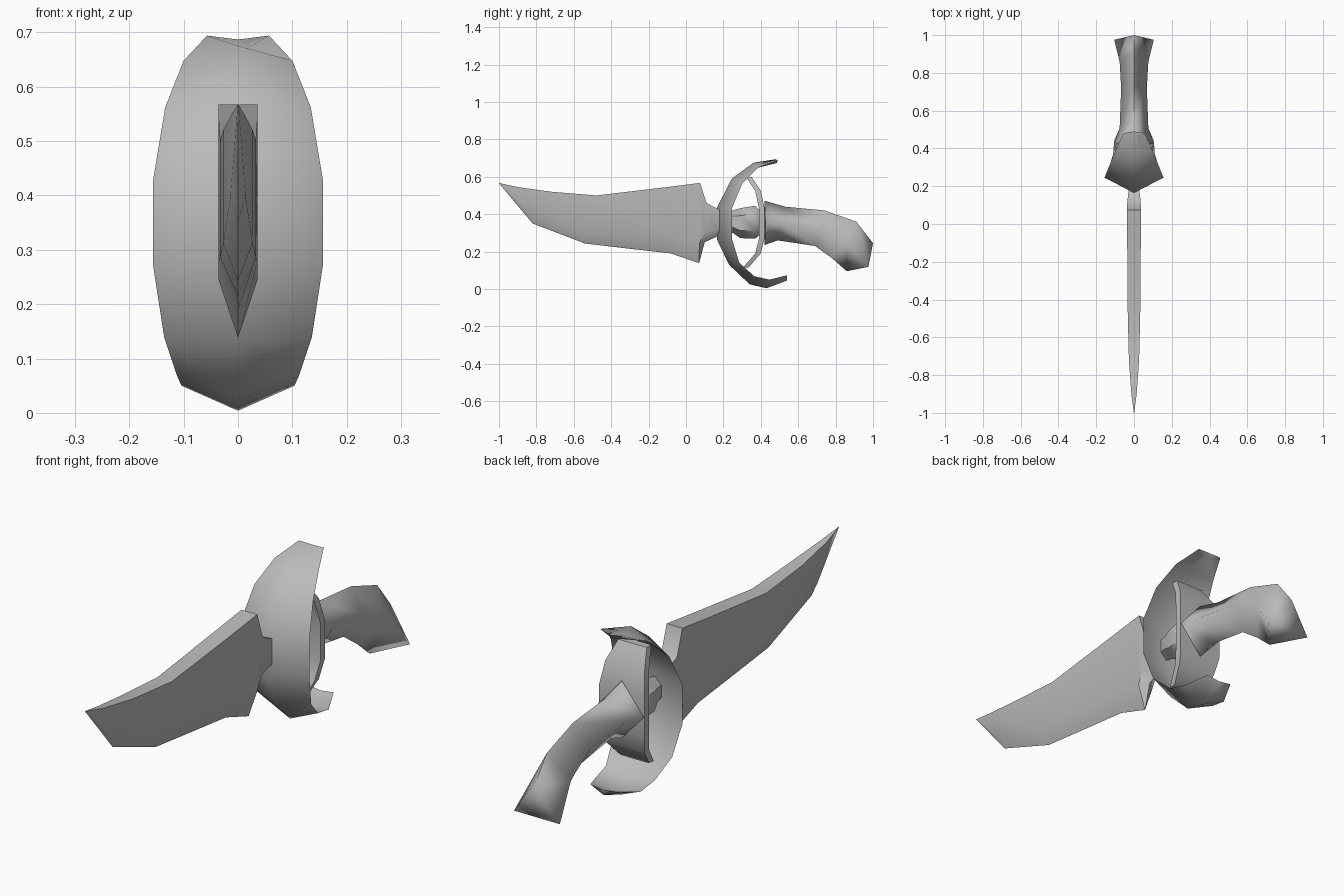
import bpy, bmesh, math

steel = bpy.data.materials.new("plain grey")
steel.diffuse_color = (0.5, 0.5, 0.5, 1)


def loft(name, rings, angle):
    """Skin a closed solid through rings that share a vertex count."""
    bm = bmesh.new()
    loops = [[bm.verts.new(p) for p in ring] for ring in rings]
    n = len(loops[0])
    for a, b in zip(loops, loops[1:]):
        for i in range(n):
            j = (i + 1) % n
            bm.faces.new((a[i], a[j], b[j], b[i]))
    bm.faces.new(loops[0])
    bm.faces.new(loops[-1][::-1])
    bmesh.ops.remove_doubles(bm, verts=bm.verts, dist=0.0005)
    bmesh.ops.recalc_face_normals(bm, faces=bm.faces)
    mesh = bpy.data.meshes.new(name)
    bm.to_mesh(mesh)
    bm.free()
    mesh.materials.append(steel)
    ob = bpy.data.objects.new(name, mesh)
    bpy.context.collection.objects.link(ob)
    bpy.ops.object.select_all(action='DESELECT')
    ob.select_set(True)
    bpy.context.view_layer.objects.active = ob
    bpy.ops.object.shade_smooth_by_angle(angle=math.radians(angle))
    return ob


# Blade: flat spine, straight sides, bevel down to a single cutting edge
# spine y, spine z, edge y, edge z, half width
blade = [
    (-1.00, 0.567, -0.995, 0.560, 0.001),
    (-0.90, 0.545, -0.82, 0.350, 0.014),
    (-0.72, 0.520, -0.54, 0.243, 0.027),
    (-0.48, 0.500, -0.30, 0.215, 0.033),
    (-0.10, 0.545, -0.08, 0.190, 0.036),
    (0.075, 0.567, 0.07, 0.138, 0.036),
    (0.11, 0.460, 0.10, 0.250, 0.036),
    (0.165, 0.430, 0.165, 0.280, 0.030),
    (0.20, 0.420, 0.20, 0.290, 0.030),
]


def blade_ring(ty, tz, by, bz, w):
    my, mz = by + (ty - by) * 0.25, bz + (tz - bz) * 0.25
    return [(-w, ty, tz), (w, ty, tz), (w, my, mz), (0, by, bz), (-w, my, mz)]


loft("blade", [blade_ring(*s) for s in blade], 50)

# Guard: crescent shell with a V section
# outer ridge y, z, rim y, z, rim half width
guard = [
    (0.49, 0.687, 0.48, 0.694, 0.057),
    (0.36, 0.675, 0.385, 0.648, 0.100),
    (0.245, 0.590, 0.30, 0.562, 0.134),
    (0.165, 0.435, 0.245, 0.430, 0.156),
    (0.165, 0.265, 0.245, 0.270, 0.156),
    (0.230, 0.130, 0.285, 0.140, 0.136),
    (0.34, 0.025, 0.365, 0.068, 0.112),
    (0.43, 0.004, 0.445, 0.050, 0.104),
    (0.54, 0.045, 0.54, 0.073, 0.060),
]


def guard_ring(oy, oz, ry, rz, w):
    iy, iz = oy + (ry - oy) * 0.5, oz + (rz - oz) * 0.5
    if w < 0.08:
        iz = min(oz, rz) + (0.02 if oz < 0.3 else -0.014)
    return [(0, oy, oz), (w, ry, rz), (0, iy, iz), (-w, ry, rz)]


loft("guard", [guard_ring(*s) for s in guard], 75)

# Back plate: thin bowed plate across the hollow of the guard (y, z, half width)
plate = [(0.335, 0.600, 0.065), (0.385, 0.525, 0.090), (0.405, 0.430, 0.104),
         (0.405, 0.270, 0.104), (0.385, 0.190, 0.090), (0.320, 0.115, 0.065)]
loft("back_plate", [[(-w, y - 0.015, z), (w, y - 0.015, z),
                     (w, y + 0.015, z), (-w, y + 0.015, z)]
                    for y, z, w in plate], 50)

# Knob: faceted collar between guard and plate (y, z centre, radius)
knob = [(0.19, 0.36, 0.045), (0.25, 0.36, 0.060), (0.29, 0.352, 0.080),
        (0.37, 0.357, 0.088), (0.40, 0.355, 0.060)]
loft("knob", [[(r * 0.85 * math.sin(k * math.pi / 3), y,
                z + r * math.cos(k * math.pi / 3)) for k in range(6)]
              for y, z, r in knob], 50)

# Grip: diamond section, flared at the front and curving down to the butt
# top y, z, bottom y, z, side y, z, half width
grip = [
    (0.42, 0.472, 0.42, 0.235, 0.425, 0.350, 0.105),
    (0.53, 0.440, 0.49, 0.260, 0.51, 0.350, 0.076),
    (0.74, 0.420, 0.69, 0.230, 0.72, 0.325, 0.068),
    (0.91, 0.360, 0.78, 0.165, 0.86, 0.250, 0.076),
    (1.00, 0.245, 0.86, 0.095, 0.975, 0.118, 0.105),
]
loft("grip", [[(0, ty, tz), (w, sy, sz), (0, by, bz), (-w, sy, sz)]
              for ty, tz, by, bz, sy, sz, w in grip], 100)
